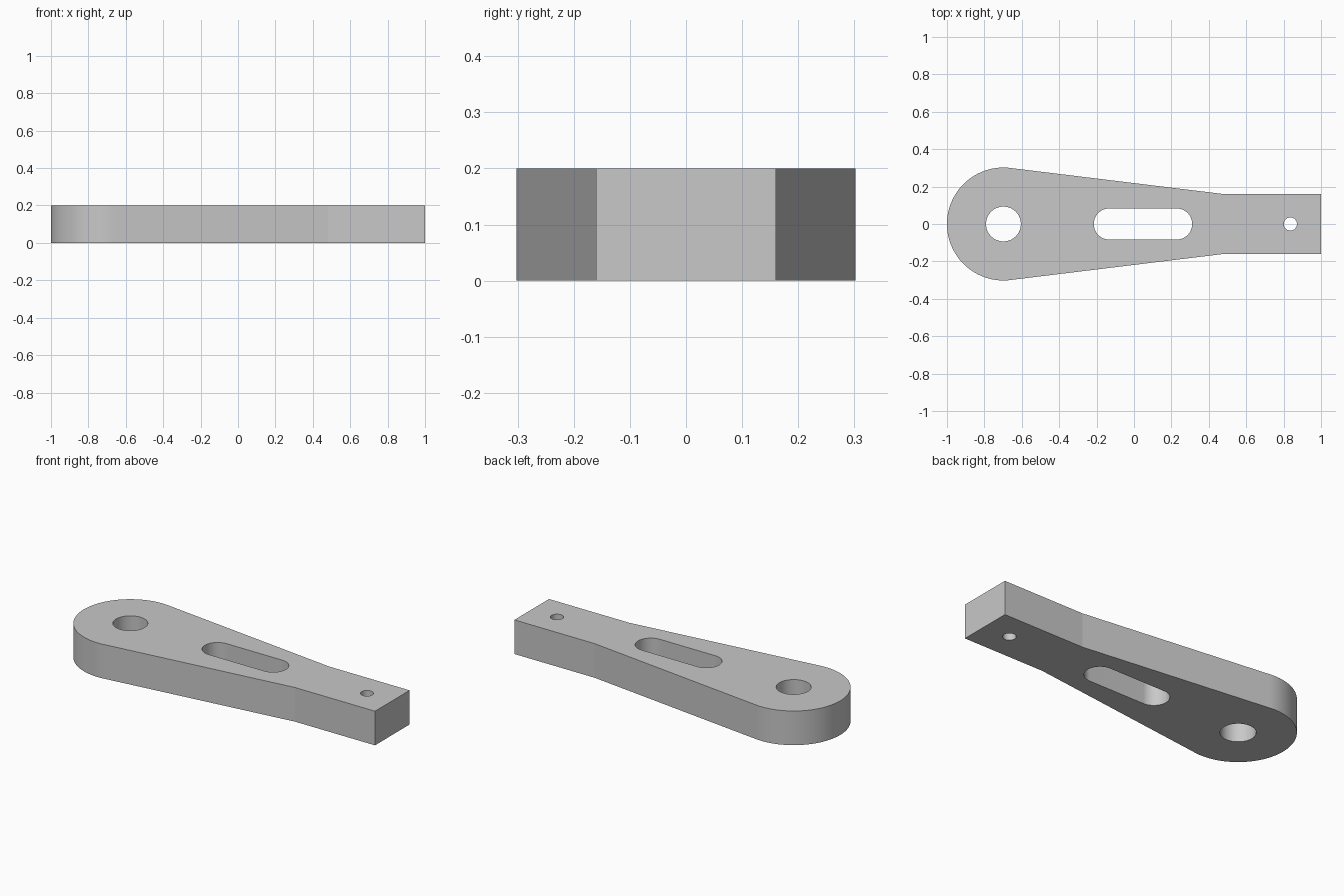
import bpy, bmesh
from math import sin, cos, radians

default = bpy.data.objects.get("Cube")
if default:
    bpy.data.objects.remove(default, do_unlink=True)

THICKNESS = 0.2
PIVOT_X, HEAD_R = -0.698, 0.302
NECK_X, NECK_Y = 0.48, 0.16


def arc(cx, radius, start, end, steps):
    """Points on an arc centred on the x axis, angles in degrees."""
    angles = [radians(start + (end - start) * i / steps) for i in range(steps + 1)]
    return [(cx + radius * cos(a), radius * sin(a)) for a in angles]


def circle(cx, radius, steps=96):
    return arc(cx, radius, 0, 360, steps)[:-1]


# Outline: round head, tapering arms, straight square-ended tail
outline = arc(PIVOT_X, HEAD_R, 81, 279, 56)
outline += [(NECK_X, -NECK_Y), (1, -NECK_Y), (1, NECK_Y), (NECK_X, NECK_Y)]

# Openings: pivot hole, long slot, small tail hole
slot = arc(0.228, 0.083, -90, 90, 48) + arc(-0.132, 0.083, 90, 270, 48)
loops = [outline, circle(PIVOT_X, 0.093), slot, circle(0.836, 0.035)]

# Fill the flat plate and extrude it to full thickness
bm = bmesh.new()
edges = []
for loop in loops:
    verts = [bm.verts.new((x, y, 0)) for x, y in loop]
    edges += [bm.edges.new((v, verts[i - 1])) for i, v in enumerate(verts)]
bmesh.ops.triangle_fill(bm, edges=edges, use_beauty=True, normal=(0, 0, 1))
result = bmesh.ops.extrude_face_region(bm, geom=bm.faces[:])
top = [g for g in result["geom"] if isinstance(g, bmesh.types.BMVert)]
bmesh.ops.translate(bm, verts=top, vec=(0, 0, THICKNESS))
bmesh.ops.recalc_face_normals(bm, faces=bm.faces[:])

mesh = bpy.data.meshes.new("lever_arm")
bm.to_mesh(mesh)
bm.free()
lever = bpy.data.objects.new("lever_arm", mesh)
bpy.context.collection.objects.link(lever)

# Plain grey metal
grey = bpy.data.materials.new("light_grey")
grey.use_nodes = True
colour = (0.58, 0.58, 0.58, 1)
grey.diffuse_color = colour
grey.node_tree.nodes["Principled BSDF"].inputs["Base Color"].default_value = colour
mesh.materials.append(grey)

# Smooth round walls, keep the rims and the neck bends crisp
bpy.ops.object.select_all(action="DESELECT")
lever.select_set(True)
bpy.context.view_layer.objects.active = lever
bpy.ops.object.shade_smooth_by_angle(angle=radians(5))
